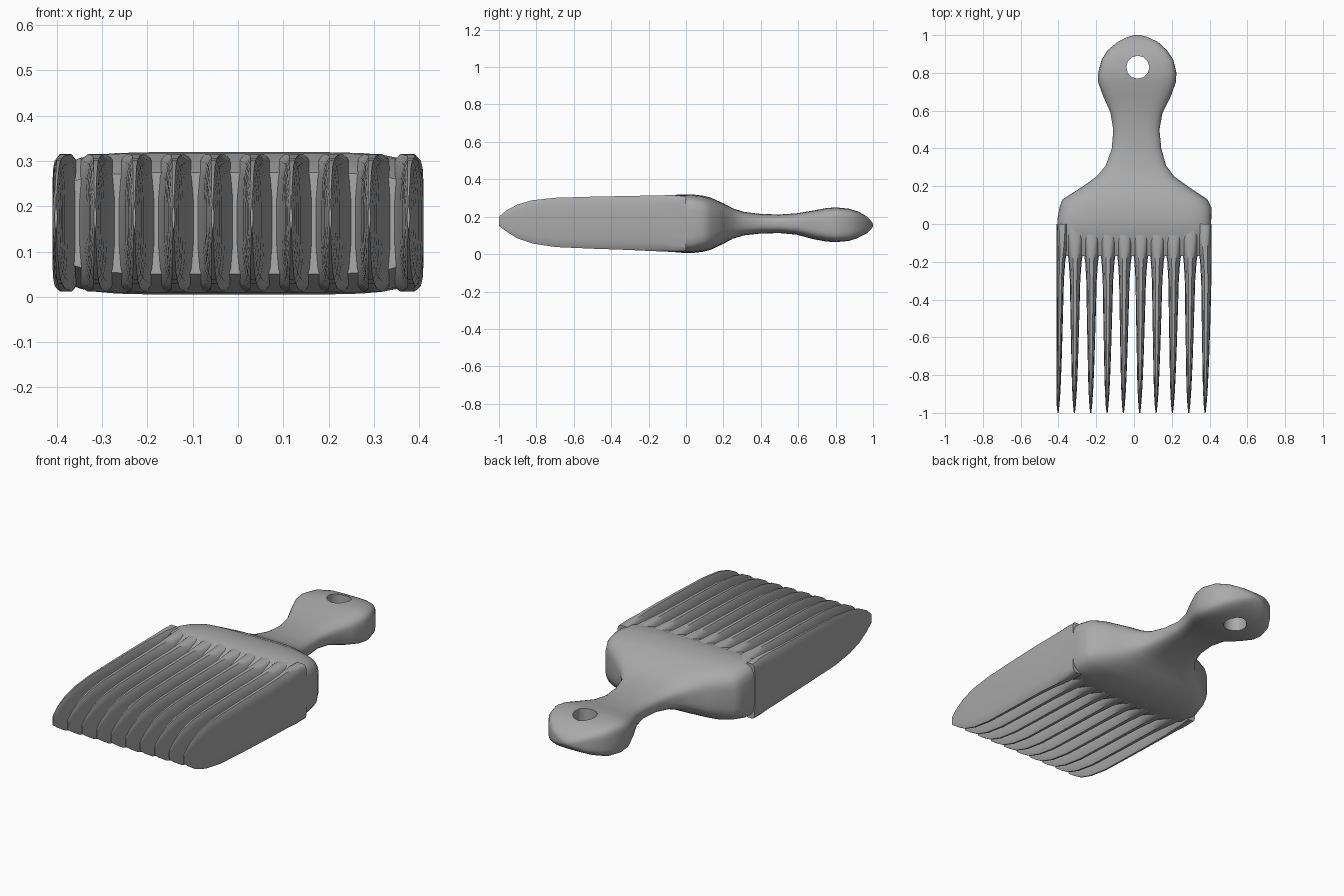
import bpy, bmesh, math

if "Cube" in bpy.data.objects:
    bpy.data.objects.remove(bpy.data.objects["Cube"])

grey = bpy.data.materials.new("grey plastic")
grey.use_nodes = True
grey.diffuse_color = (0.4, 0.4, 0.4, 1)
grey.node_tree.nodes["Principled BSDF"].inputs["Base Color"].default_value = (0.4, 0.4, 0.4, 1)


def ring(bm, y, x0, x1, z0, z1, power, count):
    """Rounded-box cross-section across the y axis."""
    verts = []
    for i in range(count):
        a = 2 * math.pi * (i + 0.5) / count
        c, s = math.cos(a), math.sin(a)
        u = math.copysign(abs(c) ** (2 / power), c)
        v = math.copysign(abs(s) ** (2 / power), s)
        verts.append(bm.verts.new(((x0 + x1) / 2 + u * (x1 - x0) / 2, y,
                                   (z0 + z1) / 2 + v * (z1 - z0) / 2)))
    return verts


def loft(name, sections, count):
    """Skin a list of (y, x0, x1, z0, z1, power) sections."""
    bm = bmesh.new()
    rings = [ring(bm, *s, count) for s in sections]
    for a, b in zip(rings, rings[1:]):
        for i in range(count):
            j = (i + 1) % count
            bm.faces.new((a[i], a[j], b[j], b[i]))
    bm.faces.new(rings[0])
    bm.faces.new(rings[-1])
    bmesh.ops.recalc_face_normals(bm, faces=bm.faces)
    mesh = bpy.data.meshes.new(name)
    bm.to_mesh(mesh)
    bm.free()
    mesh.materials.append(grey)
    obj = bpy.data.objects.new(name, mesh)
    bpy.context.collection.objects.link(obj)
    return obj


def smooth(obj, degrees):
    bpy.ops.object.select_all(action="DESELECT")
    obj.select_set(True)
    bpy.context.view_layer.objects.active = obj
    bpy.ops.object.shade_smooth_by_angle(angle=math.radians(degrees))


# Palm and handle: one continuous skin
handle = loft("palm_and_handle", [
    (-0.17, -0.40, 0.40, 0.05, 0.275, 5),
    (-0.05, -0.41, 0.405, 0.008, 0.318, 6),
    (0.03, -0.405, 0.41, 0.005, 0.32, 6),
    (0.09, -0.395, 0.41, 0.012, 0.313, 5),
    (0.13, -0.38, 0.39, 0.022, 0.303, 4.5),
    (0.20, -0.27, 0.285, 0.055, 0.272, 4),
    (0.25, -0.20, 0.215, 0.082, 0.245, 3.5),
    (0.31, -0.15, 0.17, 0.10, 0.226, 3.2),
    (0.40, -0.118, 0.145, 0.11, 0.215, 3),
    (0.50, -0.11, 0.135, 0.112, 0.212, 3),
    (0.59, -0.125, 0.152, 0.104, 0.218, 3.2),
    (0.68, -0.165, 0.197, 0.08, 0.233, 3.8),
    (0.75, -0.19, 0.222, 0.067, 0.246, 4.5),
    (0.80, -0.19, 0.225, 0.064, 0.25, 5),
    (0.87, -0.172, 0.208, 0.07, 0.243, 5),
    (0.92, -0.14, 0.175, 0.087, 0.228, 4.5),
    (0.965, -0.085, 0.125, 0.11, 0.203, 4),
    (0.99, -0.035, 0.07, 0.133, 0.178, 3),
    (1.00, 0.0, 0.035, 0.148, 0.162, 2),
], 32)

# Hanging hole through the end of the handle
bpy.ops.mesh.primitive_cylinder_add(vertices=12, radius=0.061, depth=0.6,
                                    location=(0.02, 0.83, 0.16))
cutter = bpy.context.object
cutter.name = "hole_cutter"
cutter.hide_render = True
cutter.data.materials.append(grey)
cut = handle.modifiers.new("hole", "BOOLEAN")
cut.operation = "DIFFERENCE"
cut.solver = "EXACT"
cut.object = cutter
bpy.context.view_layer.objects.active = handle
bpy.ops.object.modifier_apply(modifier="hole")
bpy.data.objects.remove(cutter)
smooth(handle, 40)

# Teeth: y, width, bottom, top, roundness, lean toward the tip
profile = [
    (0.0, 0.094, 0.015, 0.31, 6, 0),
    (-0.07, 0.093, 0.01, 0.317, 4, 0),
    (-0.15, 0.084, 0.013, 0.316, 3, 0),
    (-0.20, 0.069, 0.015, 0.315, 2.8, 0.1),
    (-0.30, 0.056, 0.02, 0.313, 2.8, 0.2),
    (-0.50, 0.047, 0.027, 0.309, 2.8, 0.4),
    (-0.70, 0.037, 0.036, 0.303, 2.8, 0.6),
    (-0.82, 0.030, 0.055, 0.29, 2.6, 0.8),
    (-0.90, 0.023, 0.082, 0.267, 2.5, 0.9),
    (-0.96, 0.015, 0.12, 0.235, 2.5, 1),
    (-1.00, 0.006, 0.15, 0.20, 2, 1),
]
for n in range(10):
    root = -0.398 + 0.087 * n
    tip = -0.402 + 0.0865 * n
    sections = []
    for y, w, low, high, power, lean in profile:
        x = root + (tip - root) * lean
        sections.append((y, max(x - w / 2, -0.41), min(x + w / 2, 0.41), low, high, power))
    smooth(loft(f"tooth_{n + 1}", sections, 16), 50)
